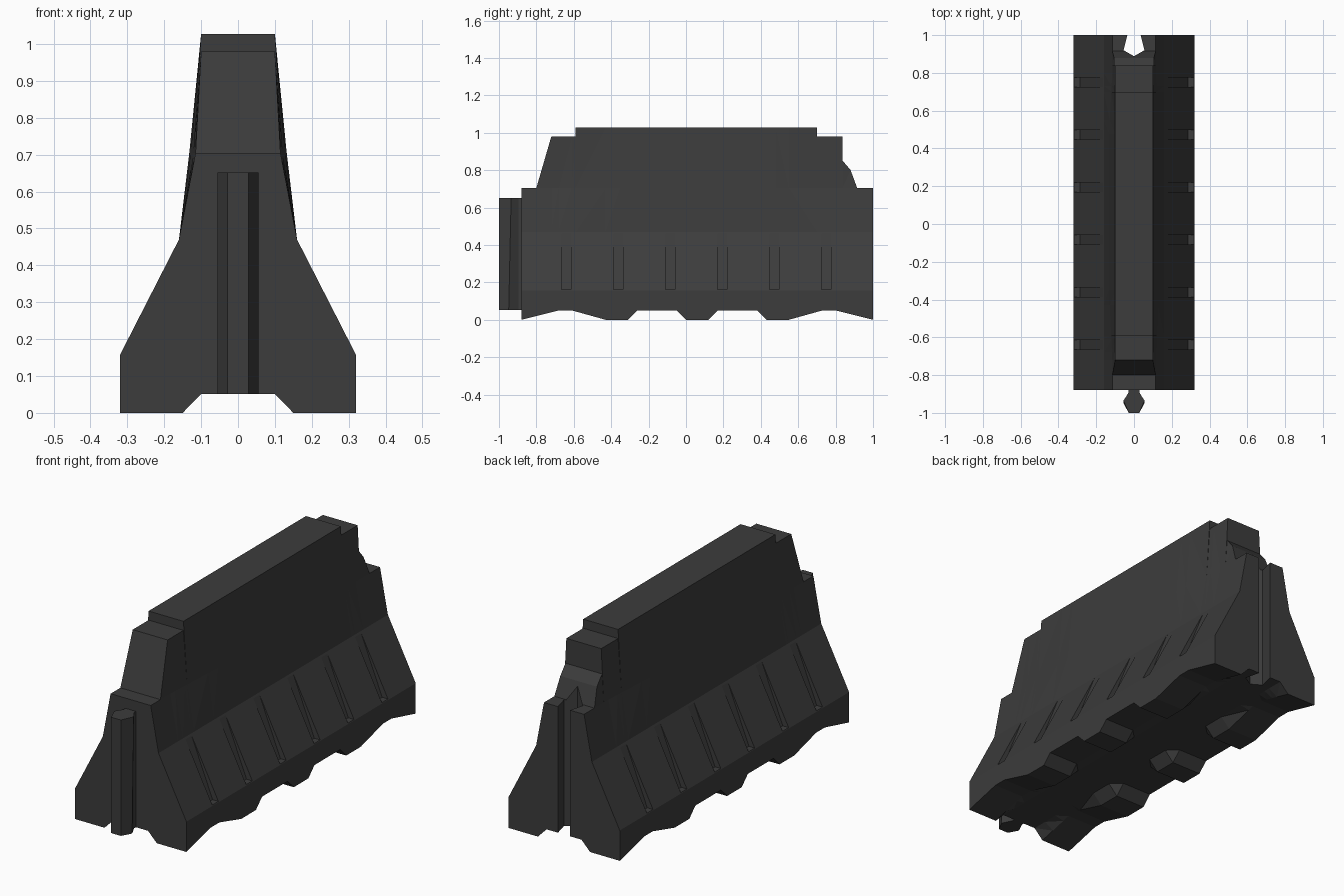
import bpy, bmesh

if "Cube" in bpy.data.objects:
    bpy.data.objects.remove(bpy.data.objects["Cube"])


def new_object(name, bm):
    bmesh.ops.recalc_face_normals(bm, faces=bm.faces[:])
    mesh = bpy.data.meshes.new(name)
    bm.to_mesh(mesh)
    bm.free()
    obj = bpy.data.objects.new(name, mesh)
    bpy.context.collection.objects.link(obj)
    return obj


def loft(bm, rings):
    """Skin a list of equal closed rings and cap both ends."""
    rings = [[bm.verts.new(p) for p in r] for r in rings]
    n = len(rings[0])
    for a, b in zip(rings, rings[1:]):
        for i in range(n):
            j = (i + 1) % n
            bm.faces.new((a[i], a[j], b[j], b[i]))
    bm.faces.new(rings[0][::-1])
    bm.faces.new(rings[-1])


def interp(table, y):
    for (y0, v0), (y1, v1) in zip(table, table[1:]):
        if y <= y1:
            return v0 + (v1 - v0) * (y - y0) / (y1 - y0)
    return table[-1][1]


# Barrier body: cross-sections along y, with wavy feet and a stepped top
FEET = [(-0.88, 0), (-0.68, 0.05), (-0.61, 0.05), (-0.43, 0), (-0.31, 0),
        (-0.26, 0.05), (-0.05, 0.05), (0, 0), (0.12, 0), (0.17, 0.05),
        (0.38, 0.05), (0.43, 0), (0.55, 0), (0.73, 0.05), (0.80, 0.05), (1, 0)]
WAIST = [(-0.88, 0.115), (-0.72, 0.115), (-0.35, 0.132), (0.48, 0.132),
         (0.80, 0.115), (1, 0.115)]
TOP = [(-0.88, 0.705), (-0.80, 0.705), (-0.72, 0.98), (-0.59, 0.98),
       (-0.59, 1.027), (0.70, 1.027), (0.70, 0.98), (0.838, 0.98),
       (0.838, 0.85), (0.88, 0.80), (0.915, 0.705), (1, 0.705)]


def section(y, top):
    foot, waist = interp(FEET, y), interp(WAIST, y)
    x_top = waist if top < 0.71 else 0.105 if top < 0.9 else 0.1
    half = [(0.10, 0.051), (0.15, foot), (0.32, foot), (0.32, 0.157),
            (0.16, 0.47), (waist, 0.705), (x_top, top)]
    return ([(x, y, z) for x, z in half] +
            [(-x, y, z) for x, z in reversed(half)])


stations = list(TOP)
used = {y for y, _ in TOP}
for y in sorted({y for y, _ in FEET + WAIST} - used):
    stations.append((y, interp(TOP, y)))
stations.sort(key=lambda s: s[0])

bm = bmesh.new()
loft(bm, [section(y, top) for y, top in stations])
bmesh.ops.remove_doubles(bm, verts=bm.verts[:], dist=0.0005)
bmesh.ops.triangulate(bm, faces=[f for f in bm.faces if len(f.verts) == 4])
body = new_object("barrier_body", bm)

# Cutter: six tapering drain grooves on each side
bm = bmesh.new()
for side in (-1, 1):
    for i in range(6):
        y = -0.64 + 0.278 * i
        wedge = [(0.285, 0.161), (0.165, 0.46), (0.40, 0.46), (0.40, 0.161)]
        loft(bm, [[(side * x, y + d, z) for x, z in wedge]
                  for d in (-0.025, 0.025)])
grooves = new_object("groove_cutter", bm)

# Cutter: keyed socket through the rear end
bm = bmesh.new()
key = [(-0.035, 1.1), (-0.035, 1.0), (-0.055, 0.92), (0, 0.888),
       (0.055, 0.92), (0.035, 1.0), (0.035, 1.1)]
loft(bm, [[(x, y, z) for x, y in key] for z in (-0.1, 1.2)])
socket = new_object("socket_cutter", bm)

for cutter in (grooves, socket):
    mod = body.modifiers.new(cutter.name, 'BOOLEAN')
    mod.operation = 'DIFFERENCE'
    mod.solver = 'EXACT'
    mod.object = cutter
    cutter.hide_render = True
    cutter.hide_viewport = True

# Connecting tongue on the front end, leaning slightly back along its sides
bm = bmesh.new()
rings = []
for z, mid in ((0.051, -0.948), (0.652, -0.935)):
    half = [(0.028, -1.0), (0.056, mid), (0.03, -0.895), (0.03, -0.87)]
    rings.append([(x, y, z) for x, y in half] +
                 [(-x, y, z) for x, y in reversed(half)])
loft(bm, rings)
new_object("connecting_tongue", bm)

# Plastic colour
mat = bpy.data.materials.new("dark_plastic")
mat.diffuse_color = (0.045, 0.045, 0.045, 1)
mat.use_nodes = True
mat.node_tree.nodes["Principled BSDF"].inputs["Base Color"].default_value = mat.diffuse_color
for name in ("barrier_body", "connecting_tongue"):
    bpy.data.objects[name].data.materials.append(mat)
